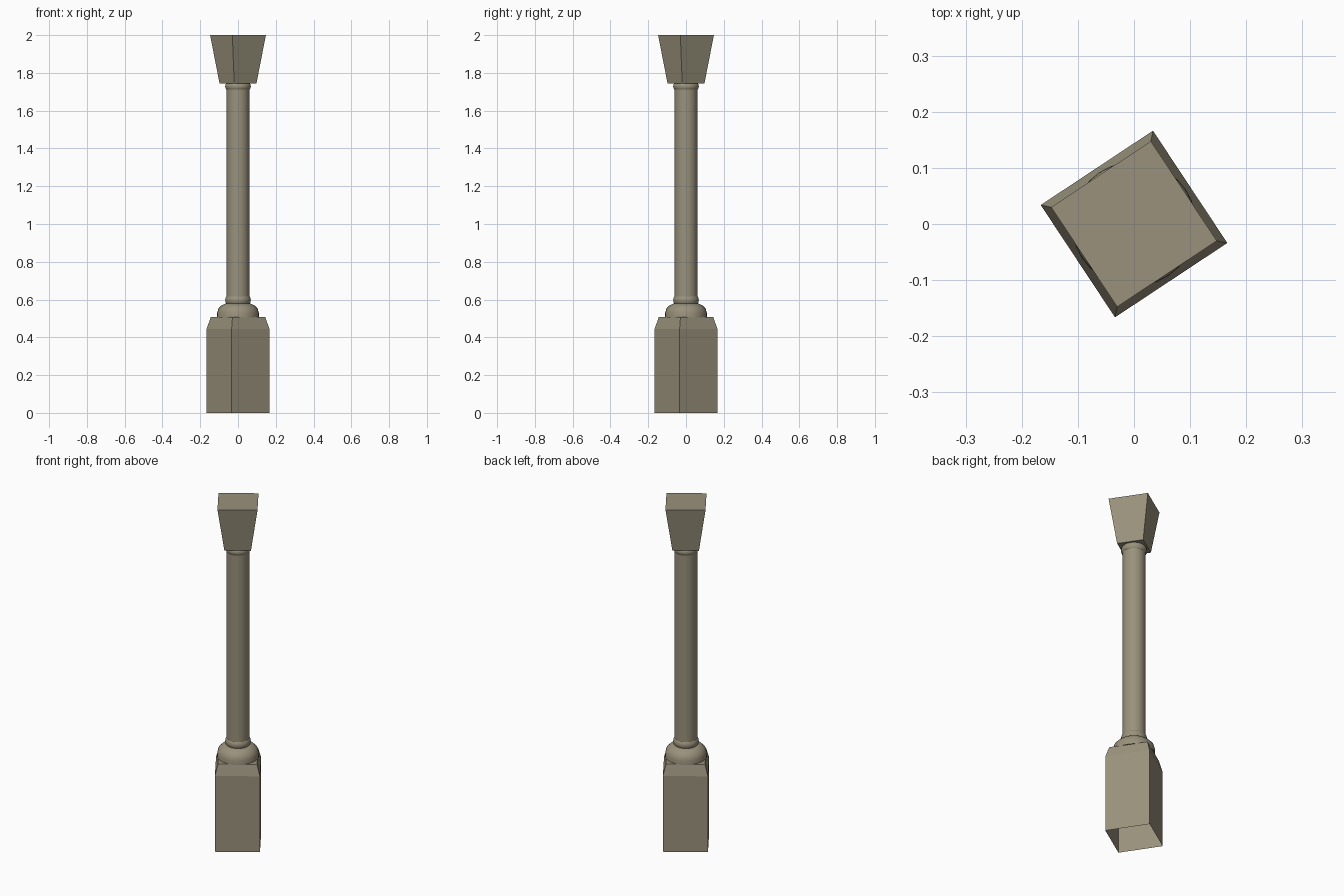
import bpy, bmesh, math

if "Cube" in bpy.data.objects:
    bpy.data.objects.remove(bpy.data.objects["Cube"])

TURN = math.radians(33.5)   # the square parts are twisted on the axis

stone = bpy.data.materials.new("weathered_stone")
stone.diffuse_color = (0.32, 0.285, 0.2, 1)
stone.use_nodes = True
stone.node_tree.nodes["Principled BSDF"].inputs["Base Color"].default_value = stone.diffuse_color


def stack(name, rings, sides, turn=0.0, cap_bottom=True, cap_top=True, smooth=False):
    """Join (radius, z) rings of a regular polygon into one solid."""
    bm = bmesh.new()
    loops = []
    for r, z in rings:
        loops.append([bm.verts.new((r * math.cos(turn + math.tau * i / sides),
                                    r * math.sin(turn + math.tau * i / sides), z))
                      for i in range(sides)])
    for lo, hi in zip(loops, loops[1:]):
        for i in range(sides):
            j = (i + 1) % sides
            bm.faces.new((lo[i], lo[j], hi[j], hi[i]))
    if cap_bottom:
        bm.faces.new(loops[0][::-1])
    if cap_top:
        bm.faces.new(loops[-1])
    me = bpy.data.meshes.new(name)
    bm.to_mesh(me)
    bm.free()
    me.materials.append(stone)
    ob = bpy.data.objects.new(name, me)
    bpy.context.collection.objects.link(ob)
    if smooth:
        bpy.ops.object.select_all(action='DESELECT')
        ob.select_set(True)
        bpy.context.view_layer.objects.active = ob
        bpy.ops.object.shade_smooth_by_angle(angle=math.radians(35))
    return ob


def square(name, sections, **kw):
    """Square block from (half side, z) sections."""
    return stack(name, [(h * math.sqrt(2), z) for h, z in sections], 4,
                 TURN + math.pi / 4, **kw)


def turned(name, rings, **kw):
    return stack(name, rings, 32, smooth=True, **kw)


# Plinth: hollow underneath, tapering near its top
square("plinth", [(0.12, 0), (0.12, 0.445), (0.104, 0.507)], cap_bottom=False)

# Rounded foot between plinth and shaft
turned("foot_bell", [(0.111, 0.505), (0.11, 0.53), (0.104, 0.552),
                     (0.088, 0.568), (0.066, 0.58)])

# Collars at both ends of the shaft
for name, z0, z1 in (("lower_collar", 0.577, 0.617), ("upper_collar", 1.711, 1.746)):
    h = z1 - z0
    turned(name, [(0.061, z0), (0.066, z0 + h * 0.2), (0.068, z0 + h * 0.5),
                  (0.066, z0 + h * 0.8), (0.061, z1)])

# Shaft
turned("shaft", [(0.0605, 0.57), (0.0605, 1.745)])

# Flared capital
square("capital", [(0.0707, 1.745), (0.1065, 2.0)])
